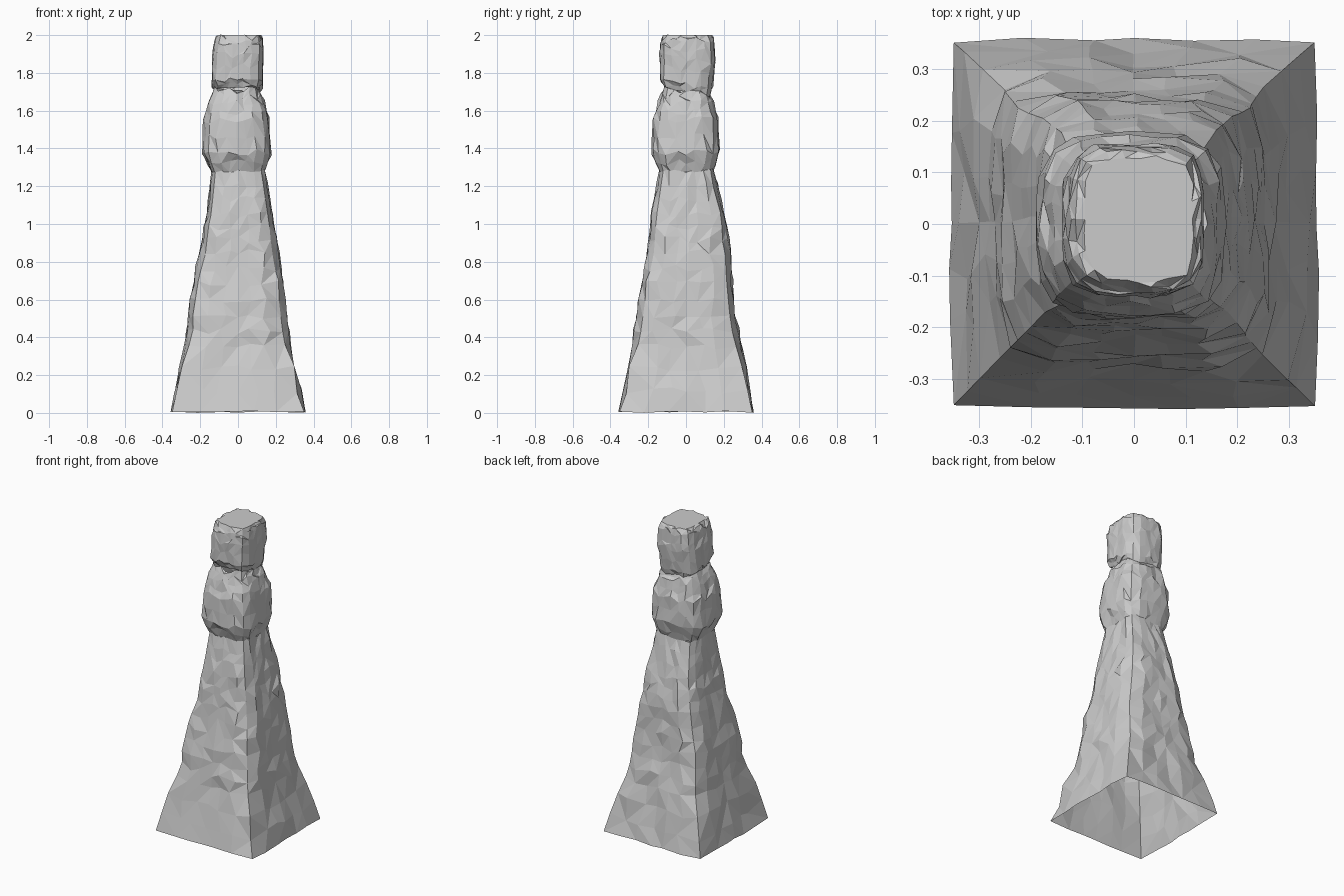
import bpy, bmesh, random
from math import cos, sin, tau
from mathutils import Vector

cube = bpy.data.objects.get("Cube")
if cube:
    bpy.data.objects.remove(cube)
random.seed(7)
SIDES = 24

stone = bpy.data.materials.new("grey_stone")
stone.use_nodes = True
GREY = (0.6, 0.6, 0.6, 1)
stone.diffuse_color = GREY
stone.node_tree.nodes["Principled BSDF"].inputs["Base Color"].default_value = GREY


def ring_points(ring, wobble, tilt):
    """Rounded-square outline: height, x range, y range, squareness."""
    z, x0, x1, y0, y1, p = ring
    points = []
    for i in range(SIDES):
        a = tau * (i + random.uniform(-0.25, 0.25) * (i % 3 > 0)) / SIDES
        c, s = cos(a), sin(a)
        r = (abs(c) ** p + abs(s) ** p) ** (-1 / p) + random.uniform(-1, 1) * wobble
        x = (x0 + x1) / 2 + r * c * (x1 - x0) / 2
        y = (y0 + y1) / 2 + r * s * (y1 - y0) / 2
        points.append(Vector((x, y, z - tilt * y)))
    return points


def rock(name, rings, steps, wobble=0.035, tilts=None, cap=False):
    """Loft rough stone through the rings, with chipped triangular facets."""
    bm = bmesh.new()
    loops = []
    for k, ring in enumerate(rings):
        n = steps if k + 1 < len(rings) else 1
        following = rings[min(k + 1, len(rings) - 1)]
        for j in range(n):
            mixed = [a + (b - a) * j / n for a, b in zip(ring, following)]
            tilt = tilts[k] if tilts else 0
            edge = k == 0 and j == 0
            pts = ring_points(mixed, wobble * (0.3 if edge else 1), tilt)
            for p in pts:
                if not (cap and k + 1 == len(rings)):
                    p.z += random.uniform(0, 0.01) if edge else random.uniform(-0.018, 0.018)
            loops.append([bm.verts.new(p) for p in pts])
    for low, high in zip(loops, loops[1:]):
        for i in range(SIDES):
            j = (i + 1) % SIDES
            a, b, c, d = low[i], low[j], high[j], high[i]
            if random.random() < 0.5:
                bm.faces.new((a, b, c))
                bm.faces.new((a, c, d))
            else:
                bm.faces.new((a, b, d))
                bm.faces.new((b, c, d))
    if cap:
        bm.faces.new(loops[-1])
    mesh = bpy.data.meshes.new(name)
    bm.to_mesh(mesh)
    bm.free()
    mesh.materials.append(stone)
    obj = bpy.data.objects.new(name, mesh)
    bpy.context.collection.objects.link(obj)
    return obj


# Flared square pillar, hollow and open underneath
rock("pillar", [
    (0, -.355, .355, -.357, .357, 40),
    (.35, -.28, .275, -.28, .29, 7),
    (.6, -.25, .25, -.25, .25, 6),
    (.85, -.205, .215, -.205, .235, 5),
    (1.05, -.165, .18, -.18, .205, 5),
    (1.29, -.135, .14, -.138, .145, 5),
], 3)

# Bulging boulder in the middle
rock("middle_boulder", [
    (1.27, -.14, .14, -.138, .14, 5),
    (1.38, -.185, .175, -.18, .175, 3.6),
    (1.55, -.182, .165, -.172, .168, 3.6),
    (1.64, -.155, .14, -.145, .145, 3.6),
    (1.71, -.125, .11, -.115, .115, 4),
], 2)

# Rounded block on top, its underside higher at the front
rock("top_block", [
    (1.69, -.115, .105, -.11, .115, 4),
    (1.74, -.138, .128, -.138, .14, 4),
    (1.88, -.135, .135, -.14, .155, 4),
    (1.97, -.125, .13, -.132, .15, 4),
    (2.0, -.095, .115, -.11, .13, 4),
], 2, tilts=[.25, .2, .1, 0, 0], cap=True)
